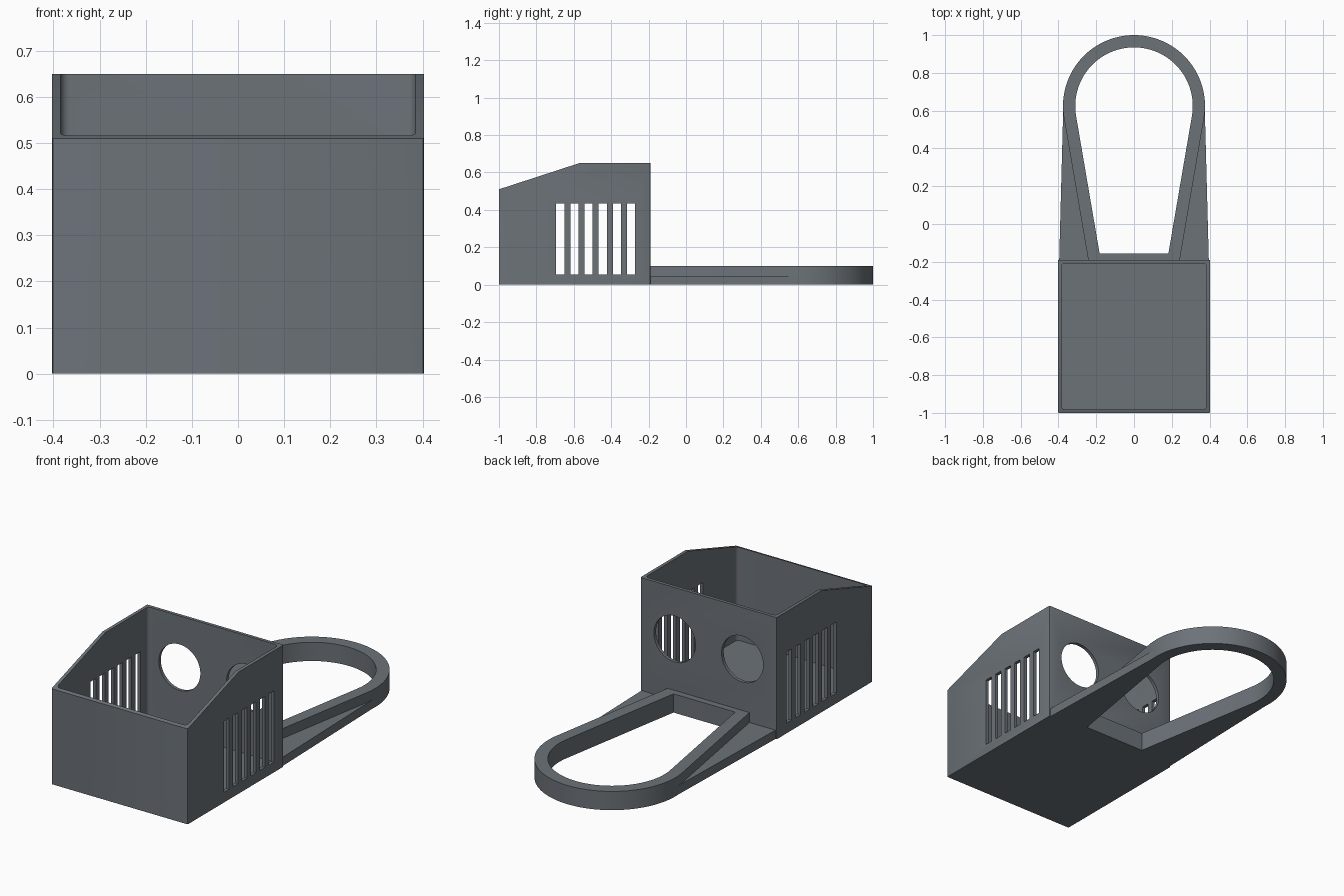
import bpy, bmesh, math
from mathutils import Matrix, Vector

if "Cube" in bpy.data.objects:
    bpy.data.objects.remove(bpy.data.objects["Cube"], do_unlink=True)

GREY = (0.15, 0.17, 0.19, 1)
mat = bpy.data.materials.new("slate grey")
mat.use_nodes = True
mat.diffuse_color = GREY
mat.node_tree.nodes["Principled BSDF"].inputs["Base Color"].default_value = GREY

HALF_W, FRONT, BACK, HEIGHT = 0.403, -1.0, -0.19, 0.65
WALL = 0.018


def make_object(name, bm):
    bmesh.ops.recalc_face_normals(bm, faces=bm.faces)
    mesh = bpy.data.meshes.new(name)
    bm.to_mesh(mesh)
    bm.free()
    mesh.materials.append(mat)
    obj = bpy.data.objects.new(name, mesh)
    bpy.context.collection.objects.link(obj)
    return obj


def add_prism(bm, points, offset):
    """Extrude a closed 3D outline along an offset vector."""
    face = bm.faces.new([bm.verts.new(p) for p in points])
    new = bmesh.ops.extrude_face_region(bm, geom=[face], use_keep_orig=True)["geom"]
    bmesh.ops.translate(bm, vec=offset, verts=[v for v in new if isinstance(v, bmesh.types.BMVert)])


def round_uprights(bm, radius, segments):
    edges = [e for e in bm.edges
             if abs((e.verts[0].co - e.verts[1].co).normalized().z) > 0.99]
    bmesh.ops.bevel(bm, geom=edges, offset=radius, segments=segments, profile=0.5, affect='EDGES')


def add_box(bm, lo, hi):
    lo, hi = Vector(lo), Vector(hi)
    m = Matrix.Translation((lo + hi) / 2) @ Matrix.Diagonal((*(hi - lo), 1))
    bmesh.ops.create_cube(bm, size=1, matrix=m)


# Bin: side profile with a sloped front rim
bm = bmesh.new()
profile = [(FRONT, 0), (BACK, 0), (BACK, HEIGHT), (-0.57, HEIGHT), (FRONT, 0.51)]
add_prism(bm, [(-HALF_W, y, z) for y, z in profile], (2 * HALF_W, 0, 0))
round_uprights(bm, 0.005, 2)
storage_bin = make_object("bin", bm)

# Cutter for the hollow inside
bm = bmesh.new()
add_box(bm, (-HALF_W + WALL, FRONT + WALL, WALL), (HALF_W - WALL, BACK - WALL, 1))
round_uprights(bm, 0.02, 6)
pocket = make_object("pocket_cutter", bm)

# Cutter for the side vents and the two round holes in the back wall
bm = bmesh.new()
for i in range(6):
    y = -0.672 + i * 0.0756
    add_box(bm, (-0.5, y - 0.022, 0.055), (0.5, y + 0.022, 0.435))
for x in (-0.2, 0.2):
    bmesh.ops.create_cone(bm, cap_ends=True, segments=64, radius1=0.123, radius2=0.123, depth=0.1,
                          matrix=Matrix.Translation((x, BACK, 0.375)) @ Matrix.Rotation(math.pi / 2, 4, 'X'))
openings = make_object("openings_cutter", bm)

for cutter in (pocket, openings):
    cutter.hide_render = True
    mod = storage_bin.modifiers.new(cutter.name, 'BOOLEAN')
    mod.operation, mod.solver, mod.object = 'DIFFERENCE', 'EXACT', cutter
deps = bpy.context.evaluated_depsgraph_get()
cut_mesh = bpy.data.meshes.new_from_object(storage_bin.evaluated_get(deps))
storage_bin.modifiers.clear()
storage_bin.data = cut_mesh
for cutter in (pocket, openings):
    bpy.data.objects.remove(cutter, do_unlink=True)

# Handle: tapered loop with tangent legs
CENTRE, TILT, STEPS = 0.624, math.radians(9.7), 64


def loop_outline(radius, base_y):
    arc = []
    for i in range(STEPS + 1):
        a = -TILT + (math.pi + 2 * TILT) * i / STEPS
        arc.append((radius * math.cos(a), CENTRE + radius * math.sin(a)))
    x, y = arc[0]
    foot = x - (y - base_y) * math.tan(TILT)
    return [(foot, base_y)] + arc + [(-foot, base_y)]


bm = bmesh.new()
rings = [[bm.verts.new((x, y, z)) for x, y in loop_outline(r, base)]
         for r, base, z in ((0.376, BACK, 0), (0.376, BACK, 0.1), (0.311, -0.155, 0.1), (0.311, -0.155, 0))]
n = len(rings[0])
for k in range(4):
    a, b = rings[k], rings[(k + 1) % 4]
    for i in range(n):
        j = (i + 1) % n
        bm.faces.new((a[i], a[j], b[j], b[i]))
handle = make_object("handle", bm)

# Low gussets bracing the handle legs against the bin
gussets = []
for side, name in ((1, "left_gusset"), (-1, "right_gusset")):
    bm = bmesh.new()
    outline = [(0.23, BACK), (0.396, BACK), (0.375, 0.6), (0.35, 0.55)]
    add_prism(bm, [(side * x, y, 0) for x, y in outline], (0, 0, 0.047))
    gussets.append(make_object(name, bm))

# Smooth the curves and keep the edges sharp
for obj in [storage_bin, handle] + gussets:
    bpy.ops.object.select_all(action='DESELECT')
    obj.select_set(True)
    bpy.context.view_layer.objects.active = obj
    bpy.ops.object.shade_smooth_by_angle(angle=math.radians(30))
